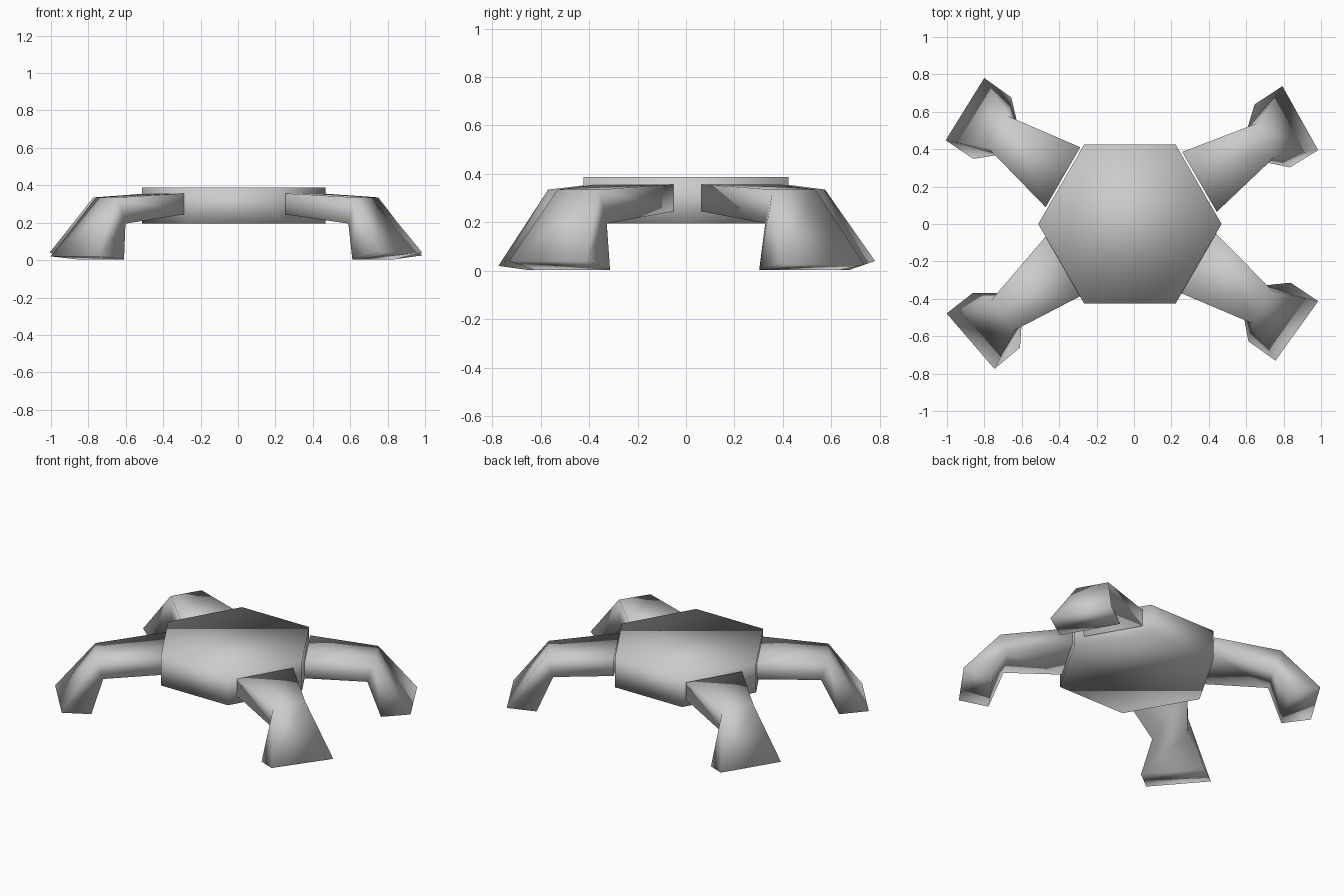
import bpy
from math import radians, cos, sin
from mathutils import Vector

if "Cube" in bpy.data.objects:
    bpy.data.objects.remove(bpy.data.objects["Cube"])

# Single flat grey
grey = bpy.data.materials.new("plain_grey")
grey.use_nodes = True
GREY = (0.6, 0.6, 0.6, 1)
grey.diffuse_color = GREY
grey.node_tree.nodes["Principled BSDF"].inputs["Base Color"].default_value = GREY


def loft(name, rings):
    """Skin a list of equal-length rings into a closed, smooth-shaded solid."""
    n = len(rings[0])
    verts = [p for ring in rings for p in ring]
    faces = [tuple(range(n))[::-1],
             tuple(range(len(verts) - n, len(verts)))]
    for r in range(len(rings) - 1):
        a, b = r * n, (r + 1) * n
        for i in range(n):
            j = (i + 1) % n
            faces.append((a + i, a + j, b + j, b + i))
    mesh = bpy.data.meshes.new(name)
    mesh.from_pydata(verts, [], faces)
    mesh.materials.append(grey)
    mesh.shade_smooth()
    obj = bpy.data.objects.new(name, mesh)
    bpy.context.collection.objects.link(obj)
    return obj


# Hexagonal body
BODY_X, BODY_R = -0.022, 0.49
loft("body", [[(BODY_X + BODY_R * cos(radians(60 * i)),
                BODY_R * sin(radians(60 * i)), z) for i in range(6)]
              for z in (0.195, 0.388)])


def leg(name, sx, sy, hip, path, yaw, tip_z):
    """Bent four-sided leg: hip, knee and foot sections."""
    def edge(dist, half, z, turn):
        c = Vector((hip[0] + dist * cos(radians(path)),
                    hip[1] + dist * sin(radians(path)), z))
        side = Vector((-sin(radians(turn)), cos(radians(turn)), 0)) * half
        return [Vector((p.x * sx, p.y * sy, z)) for p in (c - side, c + side)]

    def section(low, high, turn):
        lo, hi = edge(*low, turn), edge(*high, turn)
        ring = [lo[0], lo[1], hi[1], hi[0]]
        return ring if sx * sy < 0 else ring[::-1]

    knee_turn = (30 + yaw) / 2
    loft(name, [section((0, 0.185, 0.245), (0, 0.185, 0.357), 30)[::-1],
                section((0.37, 0.11, 0.195), (0.415, 0.102, 0.335), knee_turn)[::-1],
                section((0.46, 0.193, 0.004), (0.638, 0.196, tip_z), yaw)[::-1]])


leg("front_left_leg", 1, -1, (0.345, 0.21), 34.5, 35.7, 0.04)
leg("front_right_leg", -1, -1, (0.378, 0.225), 39, 40.8, 0.02)
leg("back_left_leg", 1, 1, (0.35, 0.225), 32.3, 29.2, 0.025)
leg("back_right_leg", -1, 1, (0.38, 0.25), 34.8, 31.8, 0.04)
